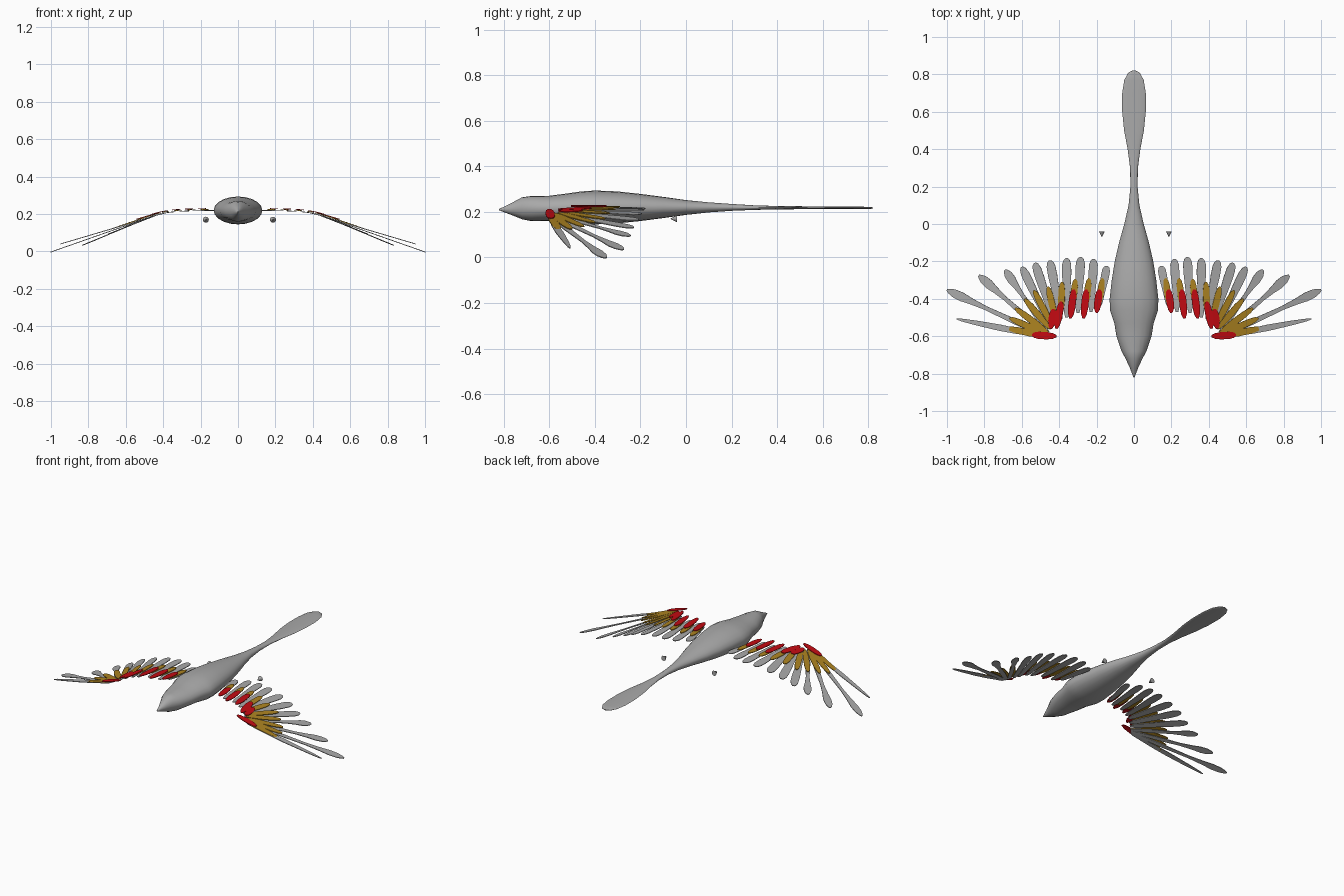
import bpy, bmesh, math
from mathutils import Vector, Matrix

cube = bpy.data.objects.get("Cube")
if cube:
    bpy.data.objects.remove(cube, do_unlink=True)


def material(name, rgb):
    mat = bpy.data.materials.new(name)
    mat.use_nodes = True
    color = (*rgb, 1)
    mat.diffuse_color = color
    mat.node_tree.nodes["Principled BSDF"].inputs["Base Color"].default_value = color
    return mat


GREY = material("plumage grey", (0.4, 0.4, 0.4))
GOLD = material("covert gold", (0.42, 0.23, 0.015))
RED = material("covert red", (0.55, 0.003, 0.006))


def finish(bm, name, mat, smooth=True):
    bmesh.ops.recalc_face_normals(bm, faces=bm.faces)
    mesh = bpy.data.meshes.new(name)
    bm.to_mesh(mesh)
    bm.free()
    mesh.materials.append(mat)
    obj = bpy.data.objects.new(name, mesh)
    bpy.context.collection.objects.link(obj)
    if smooth:
        bpy.ops.object.select_all(action="DESELECT")
        obj.select_set(True)
        bpy.context.view_layer.objects.active = obj
        bpy.ops.object.shade_smooth_by_angle(angle=math.radians(50))
    return obj


# Body and paddle tail: elliptical rings as (y, half width, bottom, top)
STATIONS = [
    (-0.82, 0.003, 0.207, 0.213), (-0.77, 0.022, 0.188, 0.237),
    (-0.72, 0.045, 0.168, 0.264), (-0.68, 0.067, 0.16, 0.27),
    (-0.6, 0.094, 0.16, 0.271), (-0.53, 0.105, 0.155, 0.28),
    (-0.46, 0.129, 0.147, 0.29), (-0.4, 0.13, 0.145, 0.294),
    (-0.3, 0.119, 0.15, 0.29), (-0.2, 0.103, 0.16, 0.279),
    (-0.1, 0.08, 0.173, 0.266), (0, 0.052, 0.187, 0.252),
    (0.1, 0.029, 0.198, 0.242), (0.2, 0.019, 0.205, 0.235),
    (0.3, 0.021, 0.209, 0.229), (0.4, 0.034, 0.211, 0.226),
    (0.5, 0.053, 0.212, 0.225), (0.6, 0.063, 0.212, 0.224),
    (0.7, 0.063, 0.212, 0.223), (0.77, 0.052, 0.213, 0.223),
    (0.81, 0.03, 0.213, 0.222), (0.82, 0.008, 0.215, 0.22),
]
SIDES = 20
bm = bmesh.new()
rings = []
for y, half, low, high in STATIONS:
    ring = []
    for i in range(SIDES):
        a = math.tau * i / SIDES
        z = (low + high) / 2 + (high - low) / 2 * math.sin(a)
        ring.append(bm.verts.new((half * math.cos(a), y, z)))
    rings.append(ring)
for a, b in zip(rings, rings[1:]):
    for i in range(SIDES):
        j = (i + 1) % SIDES
        bm.faces.new((a[i], a[j], b[j], b[i]))
bm.faces.new(rings[0])
bm.faces.new(rings[-1])
finish(bm, "body", GREY)


# Height of the drooping wing at a distance from the body
def wing_height(x):
    d = 0.003 + 0.36 * (1 - x) - 0.222
    return 0.222 + (d - math.hypot(d, 0.03)) / 2


# Feather outlines: (position along the shaft, share of the half width)
BLADE = [(0, 0.3), (0.1, 0.6), (0.4, 0.75), (0.75, 1), (0.9, 0.95), (0.97, 0.65), (1, 0.25)]
PADDLE = [(0, 0.4), (0.3, 0.6), (0.6, 0.45), (0.75, 0.7), (0.85, 1), (0.93, 0.9), (0.98, 0.5), (1, 0.2)]
TAPER = [(0, 0.4), (0.3, 0.9), (0.5, 1), (0.8, 0.7), (0.95, 0.4), (1, 0.1)]
COVERT = [(0, 0.3), (0.15, 0.75), (0.4, 1), (0.75, 0.95), (0.92, 0.7), (1, 0.25)]


def add_feather(bm, side, root, tip, half, outline, lift, droop=0, thick=0.004):
    start = Vector((*root, wing_height(root[0]) + lift))
    end = Vector((*tip, wing_height(tip[0]) + lift + droop))
    mid = (root[0] + tip[0]) / 2
    slope = (wing_height(mid + 0.01) - wing_height(mid - 0.01)) / 0.02
    along = end - start
    across = along.cross(Vector((-slope, 0, 1))).normalized()
    up = across.cross(along).normalized() * thick / 2
    loop = [(t, w) for t, w in outline] + [(t, -w) for t, w in reversed(outline)]
    layers = []
    for offset in (up, -up):
        points = [start + along * t + across * w * half + offset for t, w in loop]
        layers.append([bm.verts.new((p.x * side, p.y, p.z)) for p in points])
    top, bottom = layers
    n = len(loop)
    bm.faces.new(top)
    bm.faces.new(bottom[::-1])
    for i in range(n):
        j = (i + 1) % n
        bm.faces.new((top[i], bottom[i], bottom[j], top[j]))


# Flight feathers: root, tip, half width, outline, tip height change
FLIGHT = [
    ((0.185, -0.44), (0.145, -0.225), 0.022, BLADE, 0),
    ((0.23, -0.47), (0.215, -0.187), 0.024, BLADE, 0),
    ((0.3, -0.475), (0.285, -0.177), 0.025, BLADE, 0),
    ((0.36, -0.5), (0.36, -0.183), 0.025, BLADE, 0),
    ((0.39, -0.51), (0.45, -0.195), 0.025, BLADE, 0),
    ((0.42, -0.54), (0.53, -0.208), 0.025, BLADE, 0),
    ((0.44, -0.56), (0.6, -0.23), 0.024, BLADE, -0.01),
    ((0.46, -0.58), (0.69, -0.245), 0.024, PADDLE, -0.015),
    ((0.47, -0.59), (0.83, -0.275), 0.025, PADDLE, -0.025),
    ((0.48, -0.595), (1, -0.353), 0.024, PADDLE, 0),
    ((0.49, -0.6), (0.948, -0.508), 0.017, TAPER, 0.025),
]
# Gold middle coverts: root and tip
MIDDLE = [
    ((0.19, -0.44), (0.168, -0.29)), ((0.26, -0.45), (0.24, -0.29)),
    ((0.33, -0.45), (0.313, -0.295)), ((0.39, -0.48), (0.385, -0.31)),
    ((0.42, -0.51), (0.46, -0.335)), ((0.44, -0.54), (0.535, -0.355)),
    ((0.45, -0.56), (0.585, -0.4)), ((0.46, -0.58), (0.635, -0.45)),
    ((0.47, -0.59), (0.665, -0.503)), ((0.48, -0.6), (0.675, -0.557)),
]
# Red front coverts: root and tip
FRONT = [
    ((0.2, -0.475), (0.185, -0.35)), ((0.27, -0.505), (0.255, -0.35)),
    ((0.34, -0.505), (0.322, -0.35)), ((0.415, -0.56), (0.388, -0.415)),
    ((0.445, -0.56), (0.43, -0.455)), ((0.415, -0.6), (0.545, -0.593)),
]

for side, label in ((1, "left"), (-1, "right")):
    bm = bmesh.new()
    for i, (root, tip, half, outline, droop) in enumerate(FLIGHT):
        add_feather(bm, side, root, tip, half, outline, -0.0005 * i, droop)
    finish(bm, label + "_flight_feathers", GREY, False)
    for row, name, mat, half, lift in ((MIDDLE, "_middle_coverts", GOLD, 0.018, 0.005),
                                       (FRONT, "_front_coverts", RED, 0.02, 0.01)):
        bm = bmesh.new()
        for i, (root, tip) in enumerate(row):
            add_feather(bm, side, root, tip, half, COVERT, lift - 0.0002 * i)
        finish(bm, label + name, mat, False)

# Small loose feet: cones pointing forward
for x, label in ((0.187, "left"), (-0.172, "right")):
    bm = bmesh.new()
    place = Matrix.Translation((x, -0.054, 0.17)) @ Matrix.Rotation(math.pi / 2, 4, "X")
    bmesh.ops.create_cone(bm, cap_ends=True, segments=16, radius1=0.016, radius2=0.001,
                          depth=0.03, matrix=place)
    finish(bm, label + "_foot", GREY)
